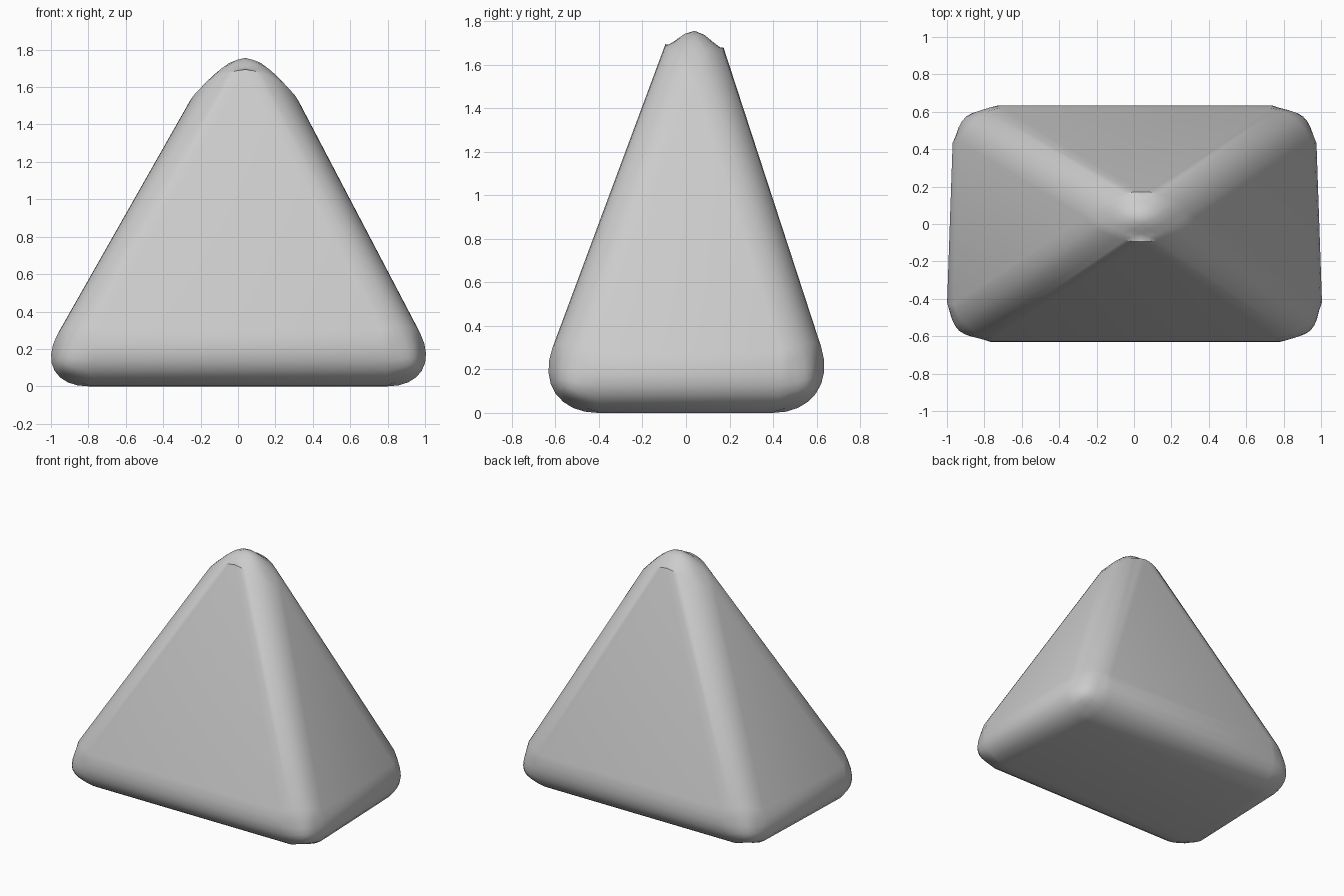
import bpy, bmesh

if "Cube" in bpy.data.objects:
    bpy.data.objects.remove(bpy.data.objects["Cube"])

# pyramid with a slightly tapered rectangular base and off-centre tip
bm = bmesh.new()
base = [bm.verts.new(p) for p in
        ((-1.13, -0.725, 0), (1.13, -0.725, 0), (1.08, 0.72, 0), (-1.08, 0.72, 0))]
tip = bm.verts.new((0.045, 0.045, 2.07))
bm.faces.new(base[::-1])
for i in range(4):
    bm.faces.new((base[i], base[(i + 1) % 4], tip))

# base edges get a wide rounding, the sloping edges a narrower one
weight = bm.edges.layers.float.new("bevel_weight_edge")
for e in bm.edges:
    e[weight] = 0.57 if tip in e.verts else 1.0

mesh = bpy.data.meshes.new("rounded_pyramid")
bm.to_mesh(mesh)
bm.free()
body = bpy.data.objects.new("rounded_pyramid", mesh)
bpy.context.collection.objects.link(body)

bevel = body.modifiers.new("rounding", 'BEVEL')
bevel.limit_method = 'WEIGHT'
bevel.width = 0.32
bevel.segments = 8
bevel.use_clamp_overlap = False

# smooth shading
bpy.context.view_layer.objects.active = body
body.select_set(True)
bpy.ops.object.modifier_apply(modifier=bevel.name)
bpy.ops.object.shade_smooth_by_angle(angle=0.6)
